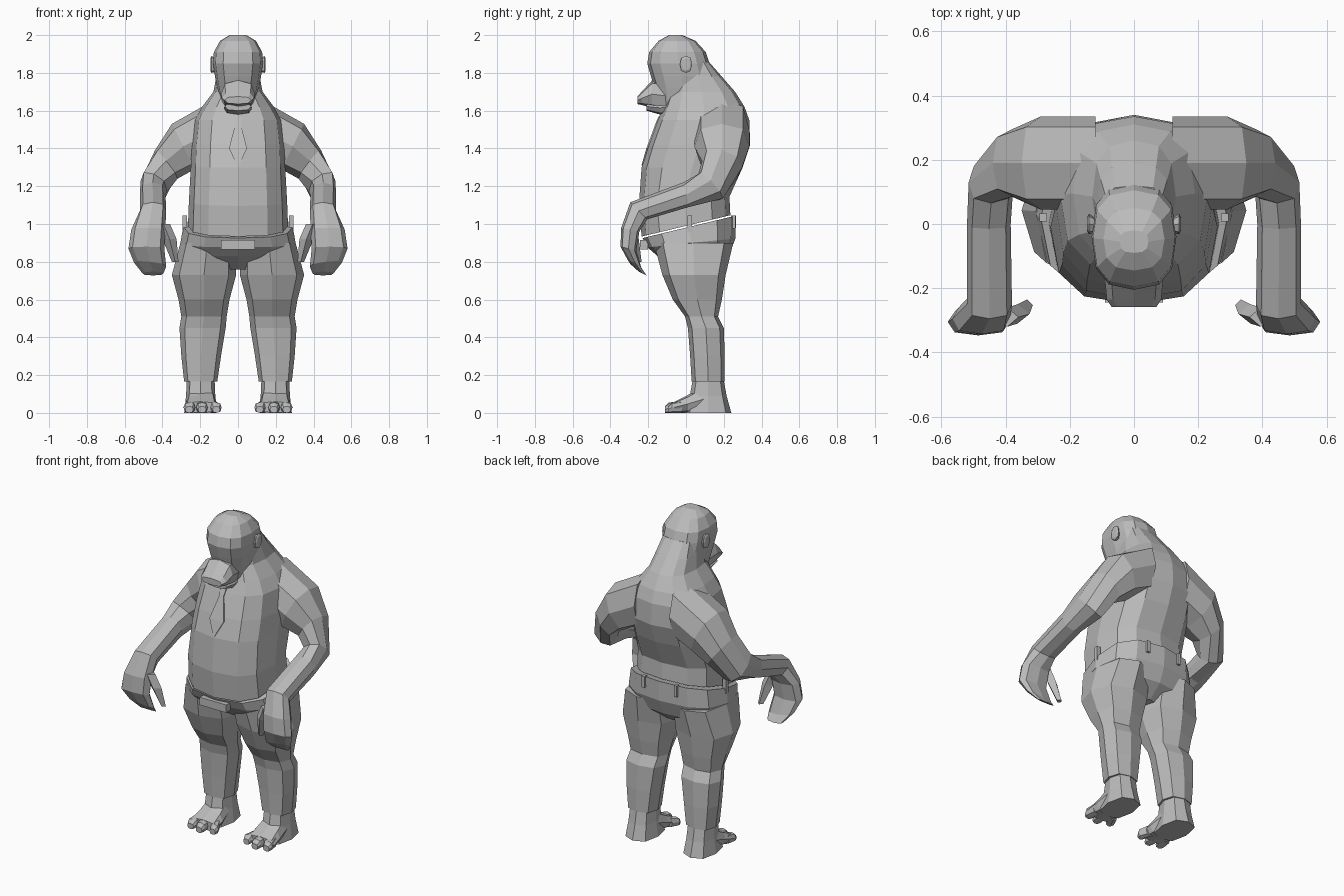
import bpy, bmesh, math
from mathutils import Vector

grey = bpy.data.materials.new("grey")
grey.diffuse_color = (0.5, 0.5, 0.5, 1)


def ring(c, u, v, n=8, p=0.75):
    """Rounded-square section around c with half axes u and v."""
    pts = []
    for i in range(n):
        a = 2 * math.pi * i / n
        s, t = math.cos(a), math.sin(a)
        s = math.copysign(abs(s) ** p, s) if abs(s) > 1e-6 else 0
        t = math.copysign(abs(t) ** p, t) if abs(t) > 1e-6 else 0
        pts.append(Vector(c) + Vector(u) * s + Vector(v) * t)
    return pts


def level(z, x0, x1, y0, y1, slope=0, n=8):
    """Horizontal section from its limits, tilted front to back by slope."""
    ry = (y1 - y0) / 2
    return ring(((x0 + x1) / 2, (y0 + y1) / 2, z), ((x1 - x0) / 2, 0, 0),
                (0, ry, slope * ry), n)


def upright(y, x0, x1, z0, z1, n=8):
    """Section facing front, from its limits."""
    return ring(((x0 + x1) / 2, y, (z0 + z1) / 2), ((x1 - x0) / 2, 0, 0),
                (0, 0, (z1 - z0) / 2), n)


def loft(name, rings, sides=(1,)):
    """Skin sections into closed solids; sides -1 makes the mirrored copy."""
    for s in sides:
        bm = bmesh.new()
        rows = [[bm.verts.new((q.x * s, q.y, q.z)) for q in r] for r in rings]
        n = len(rows[0])
        for a, b in zip(rows, rows[1:]):
            for i in range(n):
                j = (i + 1) % n
                bm.faces.new((a[i], a[j], b[j], b[i]))
        bm.faces.new(rows[0])
        bm.faces.new(rows[-1])
        bmesh.ops.recalc_face_normals(bm, faces=bm.faces)
        label = name if len(sides) == 1 else name + ("_left" if s > 0 else "_right")
        me = bpy.data.meshes.new(label)
        bm.to_mesh(me)
        bm.free()
        me.materials.append(grey)
        bpy.context.collection.objects.link(bpy.data.objects.new(label, me))


BOTH = (1, -1)

# Shirt and hunched back, rising into the neck
body = [(0.99, 0.265, -0.235, 0.235, 0.24), (1.12, 0.26, -0.25, 0.23, 0.1),
        (1.3, 0.25, -0.235, 0.30, 0), (1.42, 0.245, -0.20, 0.34, 0),
        (1.55, 0.23, -0.15, 0.335, 0), (1.62, 0.19, -0.12, 0.31, 0),
        (1.70, 0.13, -0.09, 0.26, 0), (1.78, 0.115, -0.07, 0.19, 0),
        (1.86, 0.10, -0.02, 0.12, 0)]
loft("shirt_torso", [level(z, -r, r, f, b, s, 12) for z, r, f, b, s in body])

# Head
skull = [(1.62, 0.085, -0.14, 0.10), (1.72, 0.11, -0.165, 0.13),
         (1.78, 0.122, -0.185, 0.14), (1.85, 0.132, -0.205, 0.125),
         (1.91, 0.128, -0.195, 0.105), (1.97, 0.095, -0.145, 0.05),
         (2.0, 0.045, -0.09, -0.02)]
loft("head", [level(z, -r, r, f, b, 0, 12) for z, r, f, b in skull])

# Muzzle with upper and lower lip
loft("muzzle", [upright(-0.08, -0.08, 0.08, 1.59, 1.76),
                upright(-0.18, -0.09, 0.09, 1.615, 1.76),
                upright(-0.235, -0.085, 0.085, 1.63, 1.70),
                upright(-0.258, -0.07, 0.07, 1.635, 1.675)])
loft("lower_jaw", [upright(-0.06, -0.07, 0.07, 1.58, 1.66),
                   upright(-0.14, -0.075, 0.075, 1.58, 1.65),
                   upright(-0.21, -0.07, 0.07, 1.60, 1.645)])

# Ears
loft("ear", [ring((0.115, -0.005, 1.84), (0, 0.02, 0), (0, 0, 0.035)),
             ring((0.14, 0.0, 1.845), (0, 0.032, 0), (0, 0, 0.045)),
             ring((0.146, 0.0, 1.845), (0, 0.022, 0), (0, 0, 0.033))], BOTH)

# Arms from the shoulder through the elbow into the curled hand
arm = [((0.12, 0.19, 1.50), (0.0, 0, 0.16), (0, 0.145, 0)),
       ((0.29, 0.19, 1.41), (0.06, 0, 0.12), (0, 0.145, 0)),
       ((0.38, 0.19, 1.315), (0.06, 0, 0.075), (0, 0.105, -0.02)),
       ((0.445, 0.13, 1.20), (0.07, 0, 0.03), (0, 0.065, -0.065)),
       ((0.452, 0.0, 1.155), (0.068, 0, 0), (0, 0.015, -0.065)),
       ((0.45, -0.25, 1.07), (0.07, 0, 0), (0, 0.045, -0.045)),
       ((0.475, -0.295, 0.97), (0.09, 0, 0), (0, 0.048, -0.01)),
       ((0.485, -0.305, 0.87), (0.095, 0, 0), (0, 0.042, -0.01)),
       ((0.465, -0.27, 0.785), (0.085, 0, 0.01), (0, 0.033, -0.015)),
       ((0.45, -0.23, 0.738), (0.055, 0, 0), (0, 0.02, -0.01))]
loft("arm", [ring(c, u, v) for c, u, v in arm], BOTH)

# Thumbs
loft("thumb", [level(1.0, 0.36, 0.43, -0.32, -0.26, 0, 4),
               level(0.92, 0.325, 0.40, -0.31, -0.25, 0, 4),
               level(0.80, 0.315, 0.35, -0.27, -0.235, 0, 4)], BOTH)

# Trouser hips, open at a tilted waist
hips = [(0.985, 0.29, -0.23, 0.265, 0.24), (0.90, 0.305, -0.205, 0.262, 0.1),
        (0.83, 0.27, -0.15, 0.225, 0), (0.76, 0.07, -0.06, 0.14, 0)]
loft("trouser_hips", [level(z, -r, r, f, b, s, 12) for z, r, f, b, s in hips])

# Trouser legs
legs = [(0.90, 0.02, 0.305, -0.17, 0.25), (0.73, 0.01, 0.35, -0.125, 0.21),
        (0.60, 0.045, 0.315, -0.07, 0.19), (0.51, 0.06, 0.30, -0.005, 0.17),
        (0.45, 0.065, 0.31, 0.01, 0.20), (0.30, 0.09, 0.30, 0.022, 0.205),
        (0.165, 0.11, 0.285, 0.03, 0.205)]
loft("trouser_leg", [level(*r) for r in legs], BOTH)

# Feet: ankle and heel, instep, toes
loft("heel", [level(0.20, 0.125, 0.27, 0.04, 0.195),
              level(0.09, 0.12, 0.275, 0.02, 0.215),
              level(0.0, 0.11, 0.285, -0.01, 0.24)], BOTH)
loft("instep", [upright(0.10, 0.125, 0.27, 0, 0.15),
                upright(0.01, 0.11, 0.28, 0, 0.095),
                upright(-0.06, 0.105, 0.29, 0, 0.06)], BOTH)
for name, xa, xb, w, tip in (("big_toe", 0.135, 0.115, 0.028, -0.085),
                             ("middle_toe", 0.195, 0.19, 0.03, -0.11),
                             ("outer_toe", 0.25, 0.258, 0.03, -0.095)):
    loft(name, [upright(-0.02, xa - w, xa + w, 0, 0.065),
                upright(tip + 0.02, xb - w, xb + w, 0, 0.055),
                upright(tip, xb - w * 0.7, xb + w * 0.7, 0, 0.035)], BOTH)

# Necktie plate following the chest
tie = [(1.57, 0.02, -0.141), (1.53, 0.014, -0.158),
       (1.40, 0.048, -0.206), (1.31, 0.004, -0.232)]
loft("necktie", [[Vector((-w, y - 0.004, z)), Vector((w, y - 0.004, z)),
                  Vector((w, y + 0.004, z)), Vector((-w, y + 0.004, z))]
                 for z, w, y in tie])


# Belt buckle and belt loops
def block(name, x, y, z, sx, sy, sz, sides=(1,)):
    loft(name, [[Vector((x + i * sx, y + j * sy, z + k * sz))
                 for i, j in ((-1, -1), (1, -1), (1, 1), (-1, 1))]
                for k in (-1, 1)], sides)


block("belt_buckle", 0, -0.222, 0.89, 0.09, 0.022, 0.024)
block("back_belt_loop", 0.11, 0.25, 1.01, 0.01, 0.012, 0.035, BOTH)
block("side_belt_loop", 0.283, 0.02, 1.0, 0.012, 0.012, 0.045, BOTH)
